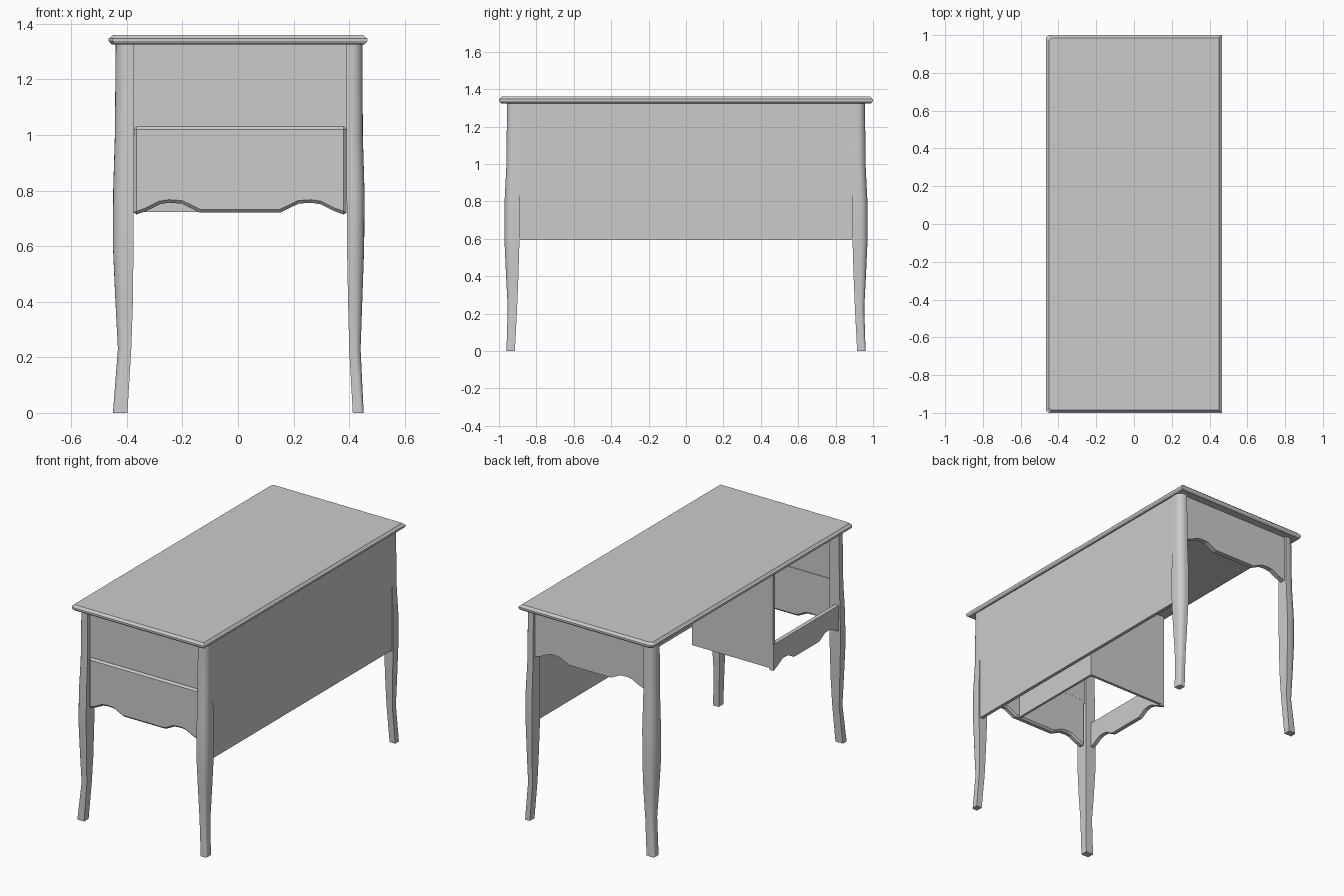
import bpy, bmesh, math

if "Cube" in bpy.data.objects:
    bpy.data.objects.remove(bpy.data.objects["Cube"])


def make_object(name, verts, faces, bevel=0.0, smooth=False):
    mesh = bpy.data.meshes.new(name)
    mesh.from_pydata(verts, [], faces)
    bm = bmesh.new()
    bm.from_mesh(mesh)
    bmesh.ops.recalc_face_normals(bm, faces=bm.faces)
    bm.to_mesh(mesh)
    bm.free()
    ob = bpy.data.objects.new(name, mesh)
    bpy.context.collection.objects.link(ob)
    if bevel:
        mod = ob.modifiers.new("edge", 'BEVEL')
        mod.width, mod.segments, mod.limit_method = bevel, 1, 'ANGLE'
        mod.angle_limit = math.radians(60)
    if smooth:
        bpy.ops.object.select_all(action='DESELECT')
        ob.select_set(True)
        bpy.context.view_layer.objects.active = ob
        bpy.ops.object.shade_smooth_by_angle(angle=math.radians(35))
    return ob


def loft(name, rings, **kw):
    """Join equal-length point rings into a capped solid."""
    n = len(rings[0])
    verts = [p for r in rings for p in r]
    faces = [tuple(range(n)), tuple(range(len(verts) - n, len(verts)))]
    for k in range(len(rings) - 1):
        for i in range(n):
            j = (i + 1) % n
            faces.append((k * n + i, k * n + j, (k + 1) * n + j, (k + 1) * n + i))
    return make_object(name, verts, faces, **kw)


def board(name, profile, axis, a, b, **kw):
    """Extrude a (horizontal, z) outline along x or y from a to b."""
    place = (lambda u, z, d: (u, d, z)) if axis == 'y' else (lambda u, z, d: (d, u, z))
    return loft(name, [[place(u, z, d) for u, z in profile] for d in (a, b)], **kw)


def rect(u0, u1, z0, z1):
    return [(u0, z0), (u1, z0), (u1, z1), (u0, z1)]


def scalloped(u0, u1, z0, z1):
    """Outline with a straight top and a wavy lower edge."""
    half = [(0.0, 0.0), (0.06, 0.016), (0.125, 0.041), (0.165, 0.046),
            (0.225, 0.043), (0.265, 0.028), (0.31, 0.011)]
    wave = half + [(1 - t, h) for t, h in reversed(half)]
    return [(u0 + t * (u1 - u0), z0 + h) for t, h in wave] + [(u1, z1), (u0, z1)]


# Table top: moulded edge from stacked outlines, clipped corners on the left
def top_ring(z, inset):
    x, y, c = 0.465 - inset, 1.0 - inset, 0.014
    return [(x, -y, z), (x, y, z), (-x + c, y, z), (-x, y - c, z),
            (-x, -y + c, z), (-x + c, -y, z)]


loft("table_top", [top_ring(z, i) for z, i in
                   [(1.325, 0.012), (1.331, 0.004), (1.338, 0.0), (1.347, 0.0),
                    (1.350, 0.006), (1.354, 0.009), (1.36, 0.014)]])

# Curved legs: z, outer x, inner x, outer y, inner y, corner radius
left_leg = [(0, .450, .398, .960, .915, .012), (.23, .432, .384, .953, .903, .025),
            (.40, .441, .378, .962, .896, .035), (.60, .450, .376, .971, .890, .045),
            (.80, .449, .375, .970, .890, .045), (1.0, .443, .375, .960, .890, .045),
            (1.33, .440, .375, .957, .890, .045)]
right_leg = [(0, .452, .413, .960, .915, .012), (.23, .441, .400, .953, .903, .022),
             (.40, .447, .396, .962, .896, .030), (.60, .454, .392, .971, .890, .040),
             (.80, .455, .391, .970, .890, .040), (1.0, .449, .391, .960, .890, .040),
             (1.33, .448, .391, .957, .890, .040)]


def leg_ring(station, sx, sy):
    z, xo, xi, yo, yi, r = station
    pts = [(xi, yi), (xo, yi)]
    for i in range(7):
        a = math.radians(15 * i)
        pts.append((xo - r + r * math.cos(a), yo - r + r * math.sin(a)))
    pts.append((xi, yo))
    return [(sx * x, sy * y, z) for x, y in pts]


for sx, side, stations in ((-1, "left", left_leg), (1, "right", right_leg)):
    for sy, end in ((-1, "front"), (1, "back")):
        loft(f"{end}_{side}_leg", [leg_ring(s, sx, sy) for s in stations], smooth=True)

# Long modesty panel on the right
board("long_panel", rect(-0.9, 0.9, 0.595, 1.33), 'x', 0.425, 0.446)

# Front end: recessed upper panel over a bevelled, scalloped lower panel
board("front_upper_panel", rect(-0.385, 0.40, 1.0, 1.33), 'y', -0.934, -0.905)
board("front_lower_panel", scalloped(-0.376, 0.391, 0.71, 1.03), 'y', -0.947, -0.903, bevel=0.011)

# Back end apron
board("back_apron", scalloped(-0.376, 0.392, 1.03, 1.33), 'y', 0.91, 0.942)

# Open drawer compartment: divider, inner wall and scalloped lower rail
board("compartment_divider", rect(-0.435, 0.13, 0.722, 1.33), 'y', -0.26, -0.243)
board("compartment_inner_wall", rect(-0.91, -0.243, 0.722, 1.33), 'x', 0.115, 0.13)
board("compartment_rail", scalloped(-0.9, -0.243, 0.71, 0.875), 'x', -0.438, -0.412)
